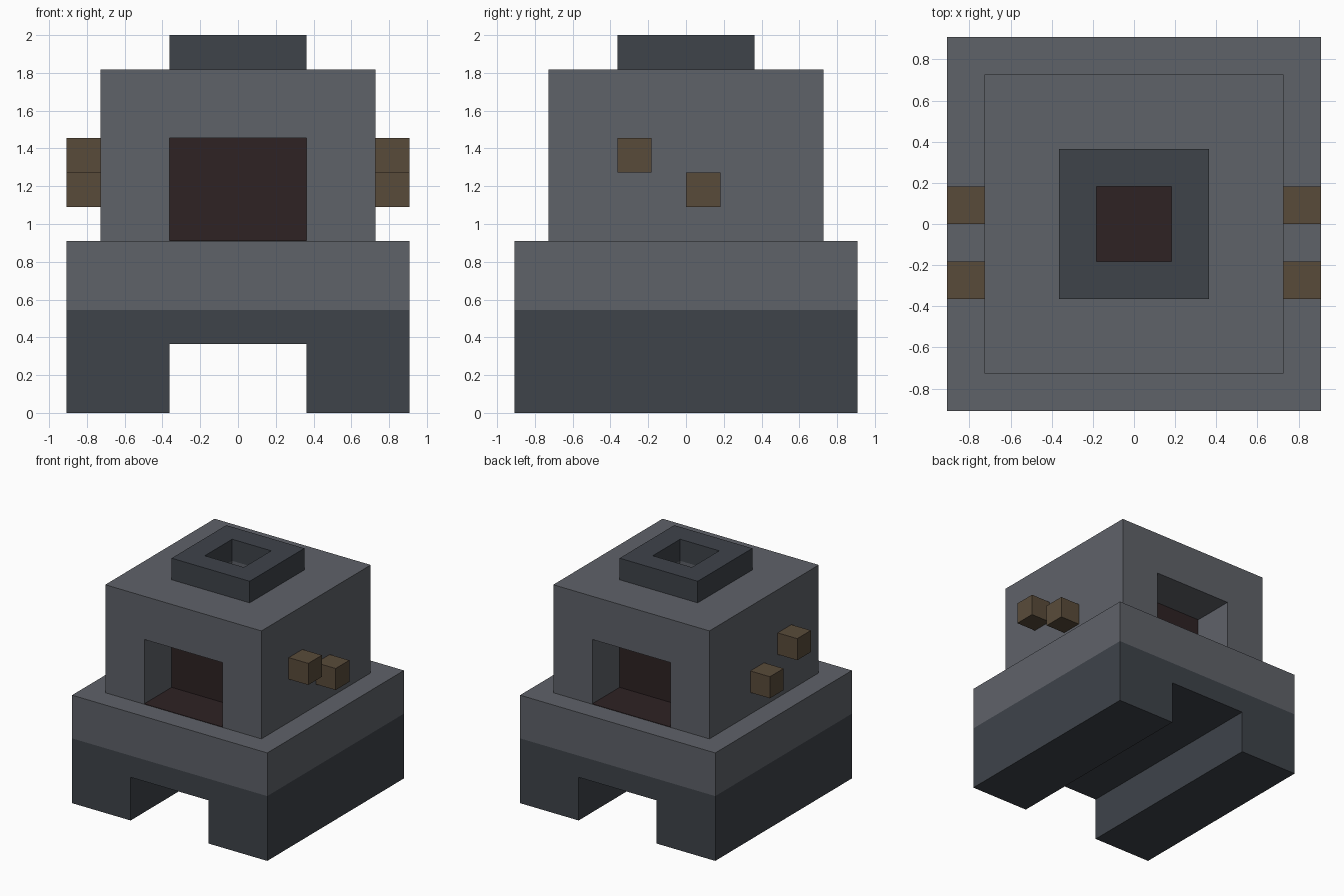
import bpy
import bmesh

U = 2 / 11  # one block of the modelling grid

cube = bpy.data.objects.get("Cube")
if cube:
    bpy.data.objects.remove(cube, do_unlink=True)


def material(name, hex_code):
    srgb = [int(hex_code[i:i + 2], 16) / 255 for i in (0, 2, 4)]
    color = [((c + 0.055) / 1.055) ** 2.4 for c in srgb] + [1]
    mat = bpy.data.materials.new(name)
    mat.use_nodes = True
    mat.diffuse_color = color
    mat.node_tree.nodes["Principled BSDF"].inputs["Base Color"].default_value = color
    return mat


stone = material("grey stone", "5f6269")
slate = material("dark slate", "3e434a")
soot = material("sooty brown", "2e2223")
wood = material("brown wood", "594b3a")


def extrude_profile(name, profile, y0, y1, mat):
    """Extrude an x-z outline along y, measured in blocks."""
    bm = bmesh.new()
    face = bm.faces.new([bm.verts.new((x * U, y0 * U, z * U)) for x, z in profile])
    new = bmesh.ops.extrude_face_region(bm, geom=[face])["geom"]
    moved = [v for v in new if isinstance(v, bmesh.types.BMVert)]
    bmesh.ops.translate(bm, verts=moved, vec=(0, (y1 - y0) * U, 0))
    bmesh.ops.recalc_face_normals(bm, faces=bm.faces)
    mesh = bpy.data.meshes.new(name)
    bm.to_mesh(mesh)
    bm.free()
    mesh.materials.append(mat)
    obj = bpy.data.objects.new(name, mesh)
    bpy.context.collection.objects.link(obj)
    return obj


def box(name, x0, x1, y0, y1, z0, z1, mat):
    return extrude_profile(name, [(x0, z0), (x1, z0), (x1, z1), (x0, z1)], y0, y1, mat)


def arch(name, half, z0, z_open, z1, mat):
    """Square block with a four-block-wide passage from front to back."""
    outline = [(-half, z0), (-2, z0), (-2, z_open), (2, z_open),
               (2, z0), (half, z0), (half, z1), (-half, z1)]
    return extrude_profile(name, outline, -half, half, mat)


# Stacked masonry
arch("foundation", 5, 0, 2, 3, slate)
box("ledge", -5, 5, -5, 5, 3, 5, stone)
body = arch("furnace_body", 4, 5, 8, 10, stone)
chimney = box("chimney", -2, 2, -2, 2, 10, 11, slate)

# Smoke shaft through the chimney and roof
shaft = box("shaft_cutter", -1, 1, -1, 1, 7.5, 11.5, stone)
shaft.hide_render = True
for part, mat in ((body, stone), (chimney, slate)):
    mod = part.modifiers.new("shaft", "BOOLEAN")
    mod.operation = "DIFFERENCE"
    mod.solver = "EXACT"
    mod.object = shaft
    bpy.context.view_layer.objects.active = part
    bpy.ops.object.modifier_apply(modifier=mod.name)
    part.data.materials.clear()
    part.data.materials.append(mat)
    for poly in part.data.polygons:
        poly.material_index = 0
bpy.data.objects.remove(shaft, do_unlink=True)

# Sooty hearth between the front and back openings
box("hearth_core", -2, 2, -2, 2, 5, 8, soot)
box("hearth_floor", -2, 2, -4, 4, 5, 5.02, soot)

# Wooden pegs on both sides
for side, x in (("right", -5), ("left", 4)):
    box(side + "_upper_peg", x, x + 1, -2, -1, 7, 8, wood)
    box(side + "_lower_peg", x, x + 1, 0, 1, 6, 7, wood)
